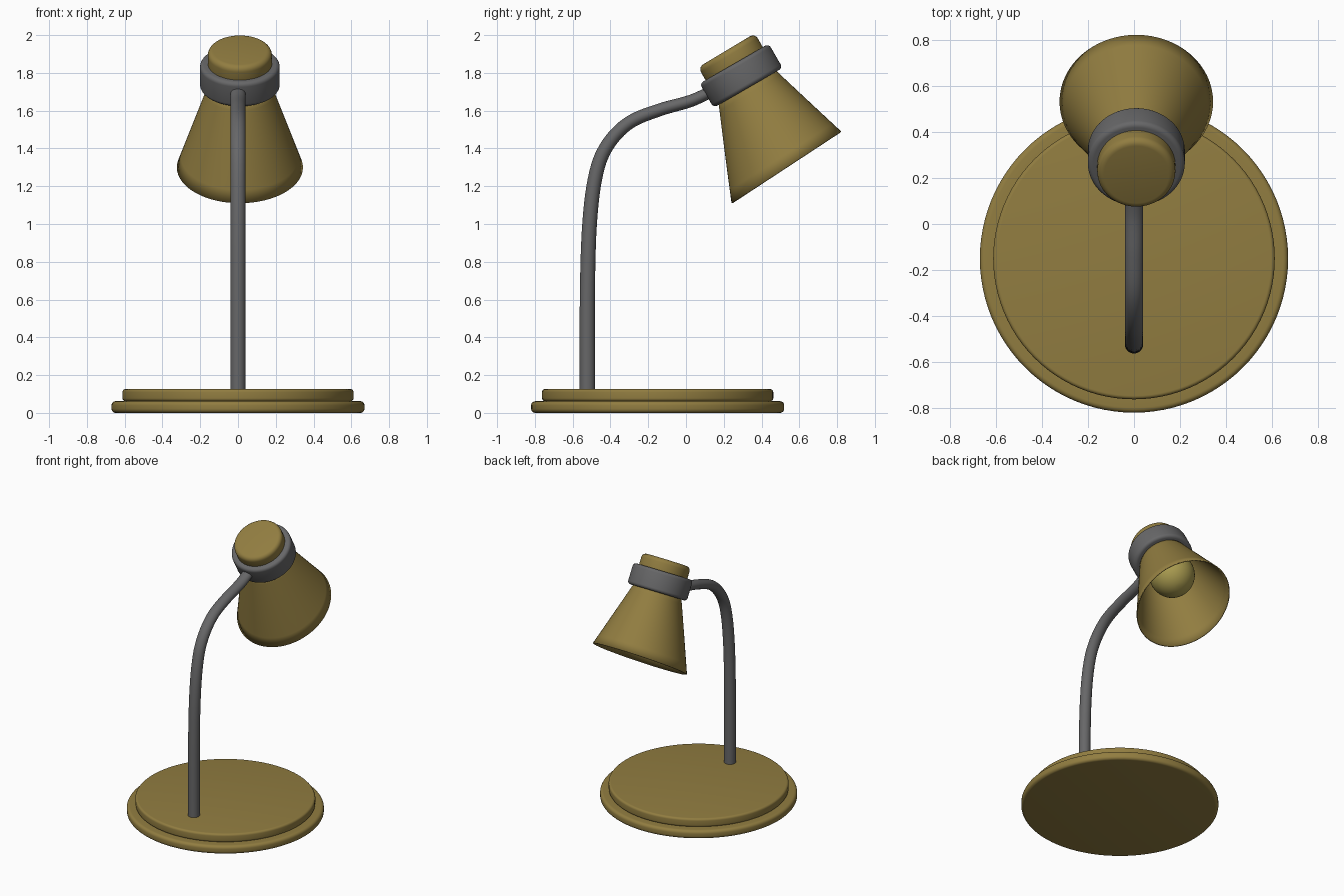
import bpy, bmesh, math
from mathutils import Vector

if "Cube" in bpy.data.objects:
    bpy.data.objects.remove(bpy.data.objects["Cube"])


def material(name, rgb):
    m = bpy.data.materials.new(name)
    m.diffuse_color = (*rgb, 1)
    m.use_nodes = True
    m.node_tree.nodes["Principled BSDF"].inputs["Base Color"].default_value = m.diffuse_color
    return m


BRASS = material("brass", (0.285, 0.205, 0.052))
GREY = material("dark grey metal", (0.135, 0.135, 0.138))
BULB = material("bulb yellow", (0.40, 0.33, 0.08))


def loft(name, rings, mat, caps=True, n=64, angle=35):
    """Skin rings of (centre, tilt about x, x radius, in-plane radius)."""
    bm = bmesh.new()
    loops = []
    for c, a, rx, ry in rings:
        u, v = Vector((rx, 0, 0)), Vector((0, math.cos(a) * ry, math.sin(a) * ry))
        loops.append([bm.verts.new(Vector(c) + u * math.cos(2 * math.pi * i / n)
                                   + v * math.sin(2 * math.pi * i / n)) for i in range(n)])
    for lo, hi in zip(loops, loops[1:]):
        for i in range(n):
            j = (i + 1) % n
            bm.faces.new((lo[i], lo[j], hi[j], hi[i]))
    if caps:
        bm.faces.new(loops[0][::-1])
        bm.faces.new(loops[-1])
    bmesh.ops.recalc_face_normals(bm, faces=bm.faces)
    me = bpy.data.meshes.new(name)
    bm.to_mesh(me)
    bm.free()
    me.materials.append(mat)
    ob = bpy.data.objects.new(name, me)
    bpy.context.collection.objects.link(ob)
    bpy.ops.object.select_all(action='DESELECT')
    ob.select_set(True)
    bpy.context.view_layer.objects.active = ob
    bpy.ops.object.shade_smooth_by_angle(angle=math.radians(angle))
    return ob


def rounded(r, z0, z1, b, steps=5):
    """Profile (radius, height) of a disc with rounded edges."""
    arc = [math.pi / 2 * k / steps for k in range(steps + 1)]
    low = [(r - b + b * math.sin(a), z0 + b - b * math.cos(a)) for a in arc]
    high = [(r - b + b * math.cos(a), z1 - b + b * math.sin(a)) for a in arc]
    return low + high


# Stepped round base
base = rounded(0.67, 0.0, 0.062, 0.022) + rounded(0.612, 0.062, 0.126, 0.016)
loft("base", [((0, -0.15, z), 0, r, r) for r, z in base], BRASS, n=96)

# Bent neck, flattening slightly towards the head
path = [(-0.522, 0.10), (-0.521, 0.70), (-0.505, 1.07), (-0.465, 1.31), (-0.40, 1.44),
        (-0.295, 1.54), (-0.137, 1.605), (0.02, 1.65), (0.10, 1.685), (0.16, 1.72)]
P = [Vector(p) for p in path]
P = [P[0] * 2 - P[1]] + P + [P[-1] * 2 - P[-2]]
pts = []
for k in range(1, len(P) - 2):
    m0, m1 = (P[k + 1] - P[k - 1]), (P[k + 2] - P[k])
    d = (P[k + 1] - P[k]).length
    m0, m1 = m0.normalized() * d, m1.normalized() * d
    for s in range(6):
        t = s / 6
        pts.append((2*t**3 - 3*t*t + 1) * P[k] + (t**3 - 2*t*t + t) * m0
                   + (3*t*t - 2*t**3) * P[k + 1] + (t**3 - t*t) * m1)
pts.append(P[-2])
rings = []
for i, p in enumerate(pts):
    tan = pts[min(i + 1, len(pts) - 1)] - pts[max(i - 1, 0)]
    tilt = math.atan2(-tan.x, tan.y)
    rings.append(((0, p.x, p.y), tilt, 0.04, 0.041 - 0.011 * i / (len(pts) - 1)))
loft("neck", rings, GREY, n=32)

# Head frame: tilted axis through the collar centre
TILT = math.radians(30)


def head(t, s=0.0):
    return (0.01, 0.292 - t * math.sin(TILT) + s * math.cos(TILT),
            1.785 + t * math.cos(TILT) + s * math.sin(TILT))


# Collar ring and cap
loft("collar", [(head(z), TILT, r, r) for r, z in rounded(0.211, -0.074, 0.074, 0.022)], GREY)
loft("cap", [(head(z), TILT + 0.017, r * 0.97, r) for r, z in rounded(0.175, 0.03, 0.155, 0.03)], BRASS)

# Flared open shade, its rim leaning a little more than the collar
shade = []
for k in range(9):
    f = k / 8
    r = 0.165 + (0.347 - 0.165) * f
    shade.append((head(-0.04 - 0.5 * f, -0.035 * f), TILT + 0.055 * f, r * 0.962, r))
shade_ob = loft("shade", shade, BRASS, caps=False)
mod = shade_ob.modifiers.new("thickness", 'SOLIDIFY')
mod.thickness = 0.008
mod.offset = -1

# Bulb inside the shade
R = 0.155
bulb = []
for k in range(1, 24):
    a = math.pi * k / 24
    bulb.append((head(-0.245 - R * math.cos(a)), TILT, R * math.sin(a), R * math.sin(a)))
loft("bulb", bulb, BULB, n=40)
